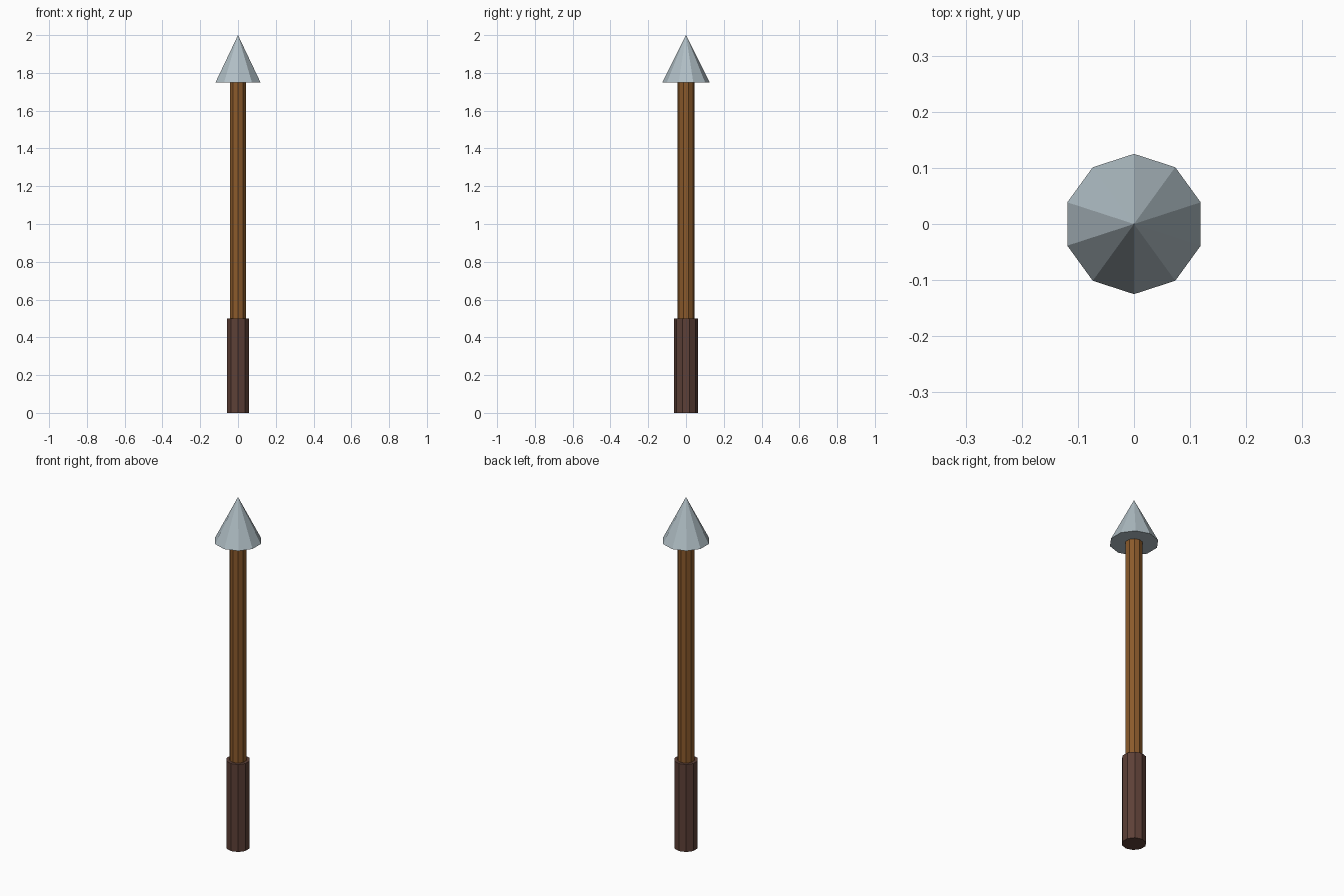
import bpy

if "Cube" in bpy.data.objects:
    bpy.data.objects.remove(bpy.data.objects["Cube"])


def material(name, rgb):
    mat = bpy.data.materials.new(name)
    mat.diffuse_color = (*rgb, 1.0)
    mat.use_nodes = True
    mat.node_tree.nodes["Principled BSDF"].inputs["Base Color"].default_value = mat.diffuse_color
    return mat


def tapered_part(name, r_bottom, r_top, z_bottom, z_top, mat):
    """Ten-sided flat-shaded cylinder or cone between two heights."""
    bpy.ops.mesh.primitive_cone_add(
        vertices=10, radius1=r_bottom, radius2=r_top, depth=z_top - z_bottom,
        location=(0, 0, (z_bottom + z_top) / 2))
    obj = bpy.context.object
    obj.name = name
    obj.data.materials.append(mat)
    return obj


steel = material("pale steel", (0.434, 0.515, 0.558))
wood = material("brown wood", (0.258, 0.102, 0.024))
leather = material("dark leather", (0.109, 0.051, 0.038))

# Wrapped grip at the butt end
tapered_part("grip", 0.0625, 0.0625, 0.0, 0.5, leather)
# Wooden shaft, seated slightly inside the grip
tapered_part("shaft", 0.045, 0.045, 0.48, 1.75, wood)
# Pointed metal head
tapered_part("spear_head", 0.125, 0.0, 1.75, 2.0, steel)
